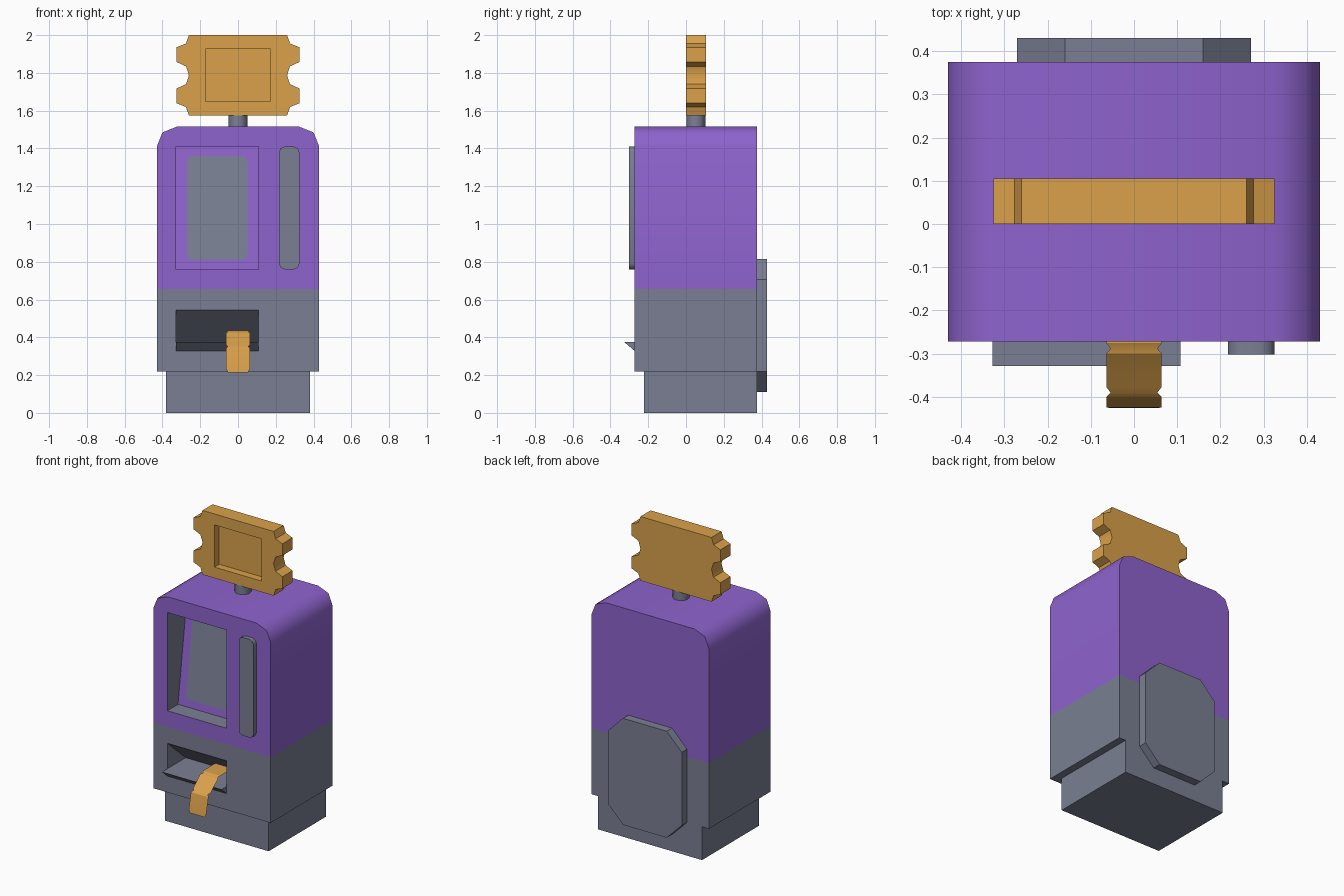
import bpy, bmesh, math
from mathutils import Vector

cube = bpy.data.objects.get("Cube")
if cube:
    bpy.data.objects.remove(cube, do_unlink=True)


def material(name, rgb):
    m = bpy.data.materials.new(name)
    m.use_nodes = True
    m.diffuse_color = (*rgb, 1)
    m.node_tree.nodes["Principled BSDF"].inputs["Base Color"].default_value = (*rgb, 1)
    return m


PURPLE = material("purple", (0.27, 0.125, 0.61))
GREY = material("slate grey", (0.195, 0.213, 0.29))
ORANGE = material("ticket orange", (0.70, 0.355, 0.07))


def finish(name, bm, mats, closed=True, angle=47):
    if closed:
        bmesh.ops.recalc_face_normals(bm, faces=bm.faces)
    me = bpy.data.meshes.new(name)
    bm.to_mesh(me)
    bm.free()
    for m in mats:
        me.materials.append(m)
    ob = bpy.data.objects.new(name, me)
    bpy.context.collection.objects.link(ob)
    smooth(ob, angle)
    return ob


def smooth(ob, angle=47):
    bpy.ops.object.select_all(action='DESELECT')
    ob.select_set(True)
    bpy.context.view_layer.objects.active = ob
    bpy.ops.object.shade_smooth_by_angle(angle=math.radians(angle))


def front_shape(x, z, d):
    return (x, d, z)


def side_shape(y, z, d):
    return (d, y, z)


def prism_mesh(outline, d0, d1, place=front_shape):
    """Extrude a 2D outline between two depths."""
    bm = bmesh.new()
    a = [bm.verts.new(place(u, v, d0)) for u, v in outline]
    b = [bm.verts.new(place(u, v, d1)) for u, v in outline]
    bm.faces.new(a)
    bm.faces.new(b[::-1])
    n = len(a)
    for i in range(n):
        j = (i + 1) % n
        bm.faces.new((a[i], b[i], b[j], a[j]))
    bmesh.ops.recalc_face_normals(bm, faces=bm.faces)
    return bm


def rounded(x0, x1, z0, z1, r, steps=1):
    """Rectangle outline with cut or rounded corners."""
    pts = []
    corners = [(x1 - r, z1 - r), (x0 + r, z1 - r), (x0 + r, z0 + r), (x1 - r, z0 + r)]
    for k, (cx, cz) in enumerate(corners):
        for s in range(steps + 1):
            t = math.pi / 2 * (k + s / steps)
            pts.append((cx + r * math.cos(t), cz + r * math.sin(t)))
    return pts


def rect(x0, x1, z0, z1):
    return [(x0, z0), (x1, z0), (x1, z1), (x0, z1)]


def cut(ob, cutter):
    """Subtract the cutter, keep its material indices, then remove it."""
    mod = ob.modifiers.new("cut", 'BOOLEAN')
    mod.operation = 'DIFFERENCE'
    mod.solver = 'EXACT'
    mod.object = cutter
    cutter.hide_render = True
    bpy.context.view_layer.update()
    dg = bpy.context.evaluated_depsgraph_get()
    me = bpy.data.meshes.new_from_object(ob.evaluated_get(dg))
    ob.modifiers.clear()
    ob.data = me
    bpy.data.objects.remove(cutter, do_unlink=True)


FRONT, BACK = -0.272, 0.375
L, R = -0.327, 0.108          # sides of the window and the tray
Z0, Z1 = 0.76, 1.41           # window height


def window_y(z):
    return -0.16 + 0.09 * (z - Z0) / (Z1 - Z0)


# Cabinet: purple above, grey below
half = [(0.43, 0.22), (0.43, 1.41), (0.40, 1.485), (0.325, 1.515)]
bm = prism_mesh(half + [(-x, z) for x, z in reversed(half)], FRONT, BACK)
bmesh.ops.bisect_plane(bm, geom=bm.verts[:] + bm.edges[:] + bm.faces[:],
                       plane_co=(0, 0, 0.655), plane_no=(0, 0, 1))
for f in bm.faces:
    f.material_index = 0 if f.calc_center_median().z > 0.655 else 1
cabinet = finish("cabinet", bm, [PURPLE, GREY])

# Window recess with a tilted purple back and grey walls
bm = prism_mesh([(-0.4, Z0), (-0.4, Z1), (window_y(Z1), Z1), (window_y(Z0), Z0)], L, R, side_shape)
for f in bm.faces:
    f.material_index = 0 if f.normal.y > 0.5 else 1
cut(cabinet, finish("window_cutter", bm, [PURPLE, GREY]))

# Ticket tray recess with a sloping roof
bm = prism_mesh([(-0.4, 0.376), (-0.4, 0.545), (FRONT, 0.545), (-0.08, 0.376)], L, R, side_shape)
for f in bm.faces:
    f.material_index = 1
cut(cabinet, finish("tray_cutter", bm, [PURPLE, GREY]))
smooth(cabinet)

# Screen on the tilted back of the window
finish("screen", prism_mesh(rounded(-0.27, 0.05, 0.81, 1.36, 0.03, 3), -0.006, 0.001,
                            lambda x, z, d: (x, window_y(z) + d, z)), [GREY])

# Tray lip, side bar, plinth and back hatch
finish("tray_lip", prism_mesh([(-0.328, 0.376), (FRONT, 0.376), (FRONT, 0.328)], L, R, side_shape), [GREY], angle=30)
finish("side_bar", prism_mesh(rounded(0.217, 0.325, Z0, Z1, 0.03, 2), -0.302, FRONT), [GREY])
finish("plinth", prism_mesh(rect(-0.38, 0.38, 0, 0.22), -0.222, BACK), [GREY])
finish("back_hatch", prism_mesh(rounded(-0.27, 0.27, 0.11, 0.815, 0.11), BACK, 0.43), [GREY], angle=30)

# Post that holds the sign
bm = bmesh.new()
bmesh.ops.create_cone(bm, cap_ends=True, segments=12, radius1=0.05, radius2=0.05, depth=0.08)
bmesh.ops.translate(bm, verts=bm.verts, vec=Vector((0, 0.052, 1.545)))
finish("sign_post", bm, [GREY])

# Ticket-shaped sign, outline mirrored across both axes
mid = 1.7875
quarter = [(0.26, 0), (0.275, 0.047), (0.325, 0.07), (0.325, 0.148), (0.276, 0.168), (0.26, 0.2125)]
right = [(x, -z) for x, z in reversed(quarter[1:])] + quarter
outline = right + [(-x, z) for x, z in reversed(right)]
sign = finish("ticket_sign", prism_mesh([(x, mid + z) for x, z in outline], 0, 0.105), [ORANGE])
cut(sign, finish("sign_cutter", prism_mesh(rect(-0.173, 0.173, 1.648, 1.927), -0.1, 0.05), [ORANGE]))
smooth(sign)

# Ticket strip: a bent sheet hanging from the tray, pinched between tickets
W, N = 0.064, 0.054
strip = [(-0.14, 0.435, W), (-0.275, 0.435, W), (-0.288, 0.428, N), (-0.30, 0.425, W),
         (-0.377, 0.36, W), (-0.39, 0.352, N), (-0.40, 0.34, W), (-0.424, 0.235, W), (-0.426, 0.215, N)]
bm = bmesh.new()
rows = [[bm.verts.new((s * w, y, z)) for s in (-1, 1)] for y, z, w in strip]
for a, b in zip(rows, rows[1:]):
    bm.faces.new((a[0], b[0], b[1], a[1]))
finish("ticket_strip", bm, [ORANGE], closed=False, angle=20)
